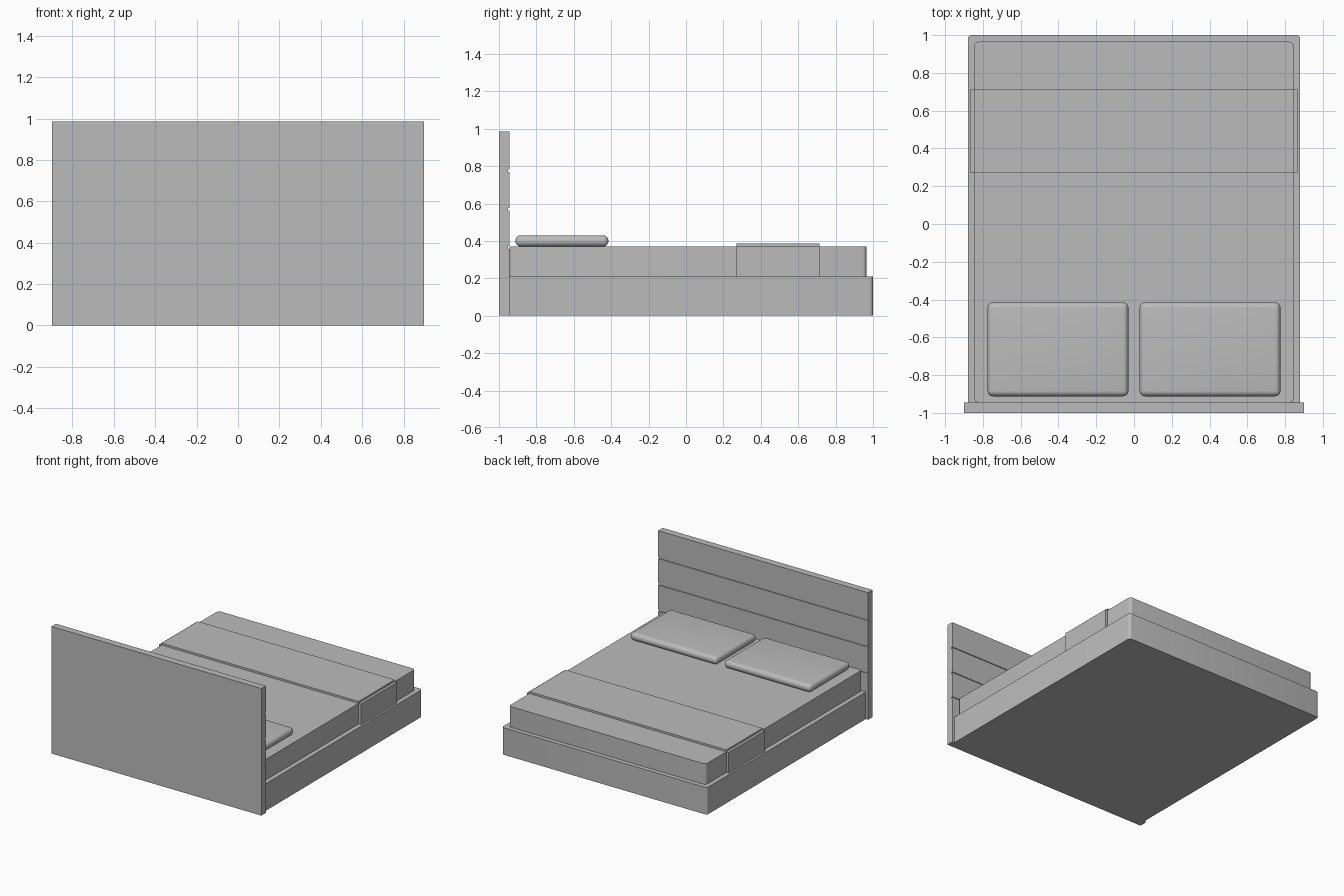
import bpy
import bmesh

cube = bpy.data.objects.get("Cube")
if cube:
    bpy.data.objects.remove(cube, do_unlink=True)

# Single plain grey finish
GREY = (0.5, 0.5, 0.5, 1.0)
grey = bpy.data.materials.new("plain_grey")
grey.use_nodes = True
grey.diffuse_color = GREY
grey.node_tree.nodes["Principled BSDF"].inputs["Base Color"].default_value = GREY


def add_object(name, bm):
    bmesh.ops.recalc_face_normals(bm, faces=bm.faces)
    mesh = bpy.data.meshes.new(name)
    bm.to_mesh(mesh)
    bm.free()
    mesh.materials.append(grey)
    obj = bpy.data.objects.new(name, mesh)
    bpy.context.collection.objects.link(obj)
    return obj


def smooth(obj):
    bpy.ops.object.select_all(action='DESELECT')
    obj.select_set(True)
    bpy.context.view_layer.objects.active = obj
    bpy.ops.object.shade_smooth_by_angle()


def box(name, x, y, z, radius=0, edge_rule=None, segments=4):
    """Box between (min, max) pairs; edges picked by edge_rule are rounded."""
    bm = bmesh.new()
    bmesh.ops.create_cube(bm, size=1)
    for v in bm.verts:
        for i, (low, high) in enumerate((x, y, z)):
            v.co[i] = high if v.co[i] > 0 else low
    if radius:
        edges = [e for e in bm.edges if edge_rule(*(v.co for v in e.verts))]
        bmesh.ops.bevel(bm, geom=edges, offset=radius, segments=segments,
                        profile=0.5, affect='EDGES')
    obj = add_object(name, bm)
    if radius:
        smooth(obj)
    return obj


def upright(a, b):
    return abs(a.z - b.z) > 0.01


def upright_foot(a, b):
    return upright(a, b) and a.y > 0


def any_edge(a, b):
    return True


# Bed base and mattress
box("bed_base", (-0.88, 0.88), (-0.945, 1), (0, 0.21), 0.02, upright_foot)
box("mattress", (-0.845, 0.845), (-0.945, 0.965), (0.21, 0.37), 0.022, upright)

# Folded throw across the foot end, with a drop on each side
box("throw_top", (-0.845, 0.845), (0.27, 0.713), (0.37, 0.385))
for side, sign in (("left", 1), ("right", -1)):
    box("throw_drop_" + side, sorted((sign * 0.845, sign * 0.865)),
        (0.27, 0.713), (0.21, 0.37))
    # Pillows
    box("pillow_" + side, sorted((sign * 0.03, sign * 0.775)),
        (-0.912, -0.415), (0.37, 0.43), 0.028, any_edge, 6)

# Headboard: side profile with plank grooves on the inner face, extruded across
BACK, INNER, TOP = -1.0, -0.945, 0.985
profile = [(BACK, 0), (INNER, 0)]
for groove in (0.365, 0.57, 0.775):
    profile += [(INNER, groove - 0.007), (INNER - 0.007, groove - 0.007),
                (INNER - 0.007, groove + 0.007), (INNER, groove + 0.007)]
profile += [(INNER, TOP), (BACK, TOP)]

bm = bmesh.new()
face = bm.faces.new([bm.verts.new((-0.9, y, z)) for y, z in profile])
extruded = bmesh.ops.extrude_face_region(bm, geom=[face])["geom"]
bmesh.ops.translate(bm, vec=(1.8, 0, 0),
                    verts=[g for g in extruded if isinstance(g, bmesh.types.BMVert)])
add_object("headboard", bm)
